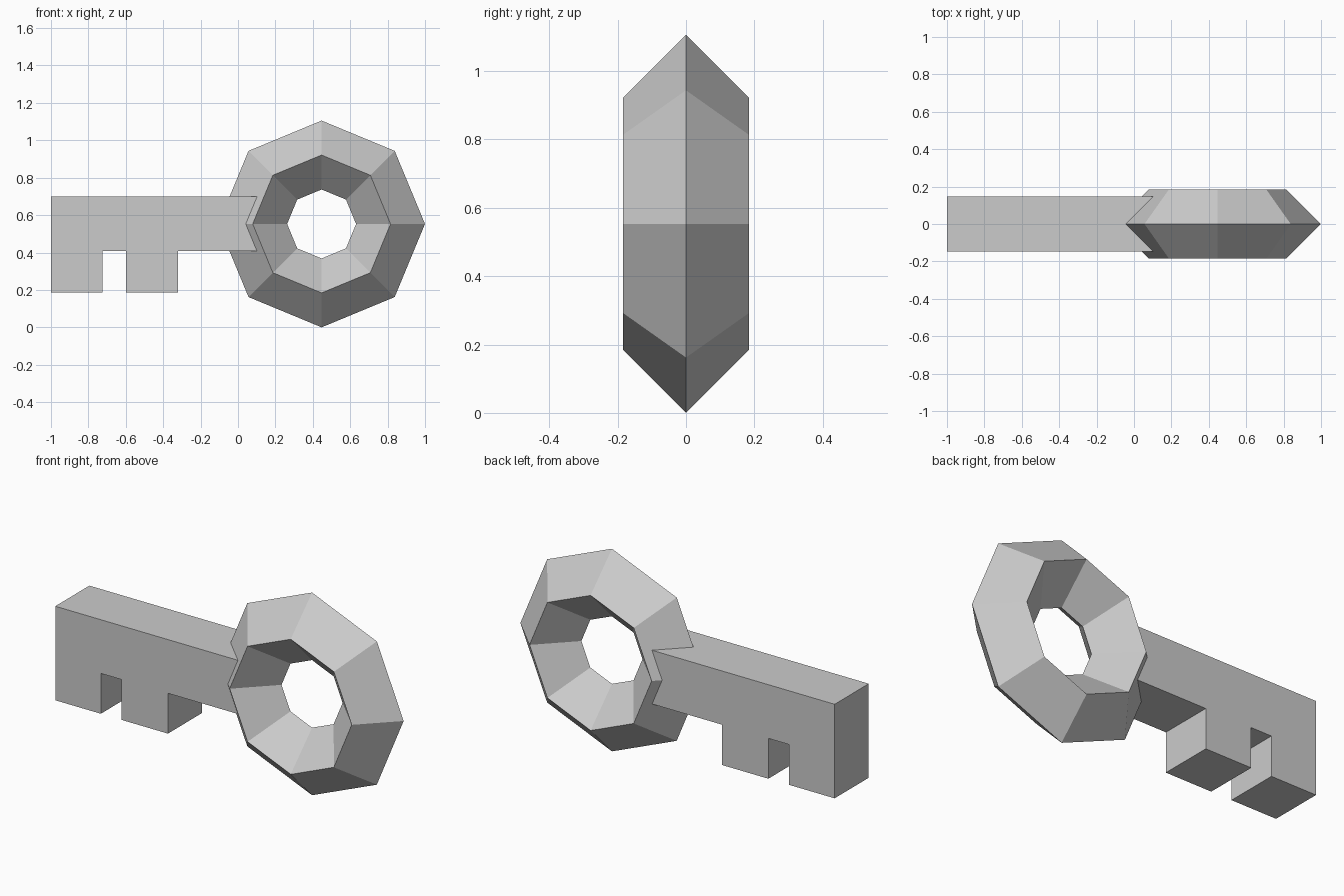
import bpy, bmesh
from math import pi

if "Cube" in bpy.data.objects:
    bpy.data.objects.remove(bpy.data.objects["Cube"])

# Ring handle: octagonal ring with a diamond cross-section
bpy.ops.object.select_all(action='DESELECT')
bpy.ops.mesh.primitive_torus_add(
    major_segments=8, minor_segments=4, major_radius=0.3685, minor_radius=0.1842,
    location=(0.447, 0, 0.5527), rotation=(pi / 2, 0, 0))
ring = bpy.context.object
ring.name = "ring_handle"

# Shaft with two teeth: one stepped side profile, extruded through its thickness
HALF = 0.147
TOP, BOTTOM, TIP = 0.70, 0.407, 0.187
profile = [(-1.0, TOP), (-1.0, TIP), (-0.725, TIP), (-0.725, BOTTOM),
           (-0.60, BOTTOM), (-0.60, TIP), (-0.32, TIP), (-0.32, BOTTOM),
           (0.105, BOTTOM), (0.105, TOP)]
bm = bmesh.new()
face = bm.faces.new([bm.verts.new((x, -HALF, z)) for x, z in profile])
extruded = bmesh.ops.extrude_face_region(bm, geom=[face])["geom"]
bmesh.ops.translate(bm, vec=(0, 2 * HALF, 0),
                    verts=[v for v in extruded if isinstance(v, bmesh.types.BMVert)])
bmesh.ops.recalc_face_normals(bm, faces=bm.faces)
mesh = bpy.data.meshes.new("shaft_with_teeth")
bm.to_mesh(mesh)
bm.free()
bpy.context.collection.objects.link(bpy.data.objects.new("shaft_with_teeth", mesh))
